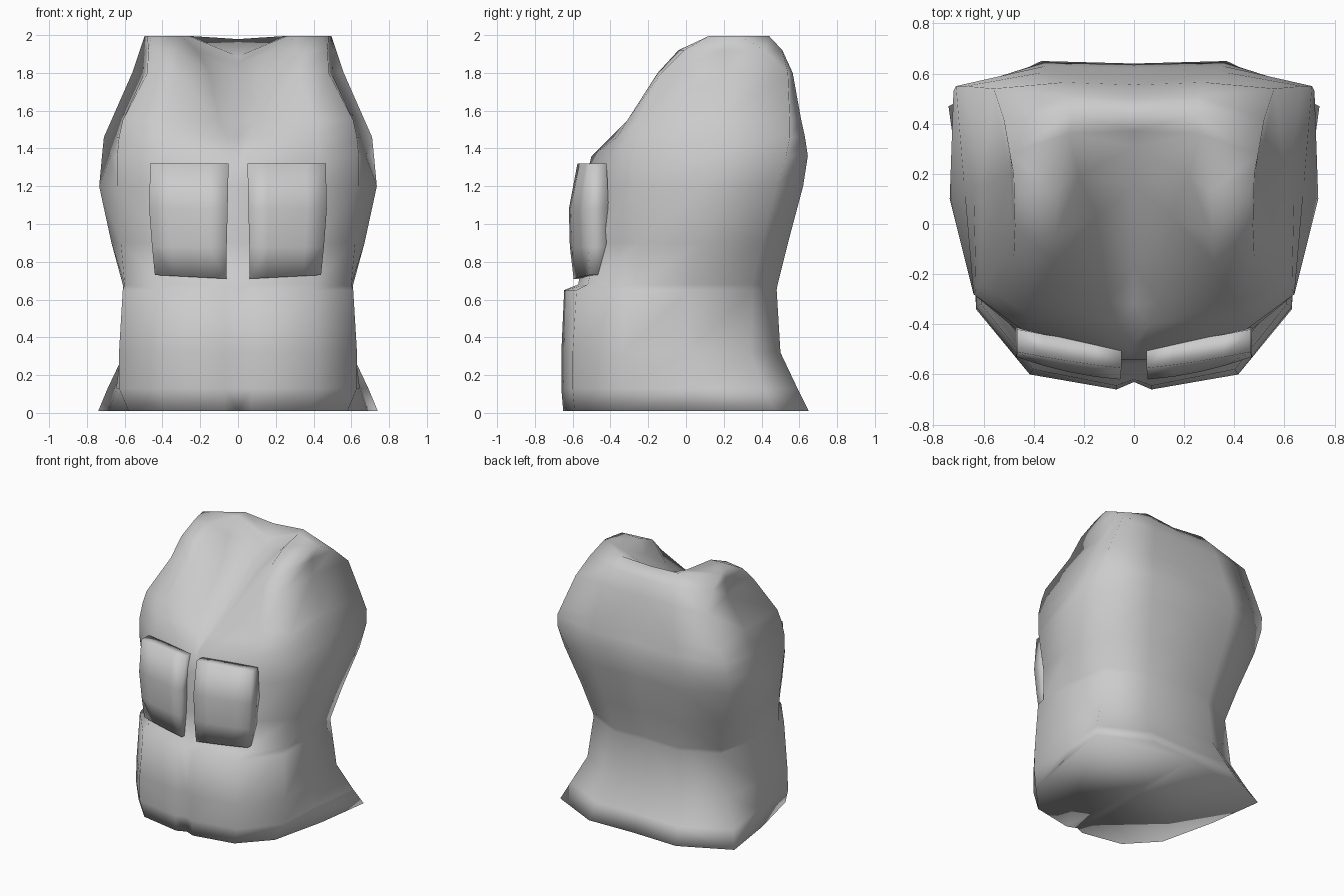
import bpy, bmesh

default = bpy.data.objects.get("Cube")
if default:
    bpy.data.objects.remove(default, do_unlink=True)

grey = bpy.data.materials.new("plain_grey")
grey.use_nodes = True
grey.diffuse_color = (0.6, 0.6, 0.6, 1)
grey.node_tree.nodes["Principled BSDF"].inputs["Base Color"].default_value = (0.6, 0.6, 0.6, 1)


def make_object(name, bm, merge):
    """Finish a half mesh: outward normals, smooth shading, mirror across x."""
    bmesh.ops.recalc_face_normals(bm, faces=bm.faces)
    me = bpy.data.meshes.new(name)
    bm.to_mesh(me)
    bm.free()
    me.materials.append(grey)
    me.shade_smooth()
    obj = bpy.data.objects.new(name, me)
    bpy.context.scene.collection.objects.link(obj)
    mod = obj.modifiers.new("mirror", 'MIRROR')
    mod.use_mirror_merge = merge
    mod.merge_threshold = 0.001


def loft(bm, rings, closed=False):
    rows = [[bm.verts.new(p) for p in ring] for ring in rings]
    for a, b in zip(rows, rows[1:]):
        n = len(a)
        for i in range(n if closed else n - 1):
            j = (i + 1) % n
            bm.faces.new((a[i], a[j], b[j], b[i]))
    return rows


# Vest body, half sections from hem to shoulder:
# z, centre y, seam x, seam y, front y, corner x, corner y, side x, back x, back y, spine y
sections = [
    (0.01, -0.62, 0.07, -0.65, -0.59, 0.58, -0.38, 0.68, 0.74, 0.47, 0.65),
    (0.13, -0.63, 0.07, -0.66, -0.60, 0.63, -0.34, 0.645, 0.69, 0.41, 0.59),
    (0.32, -0.63, 0.07, -0.66, -0.60, 0.63, -0.33, 0.62, 0.60, 0.34, 0.50),
    (0.65, -0.62, 0.07, -0.645, -0.58, 0.61, -0.32, 0.605, 0.54, 0.35, 0.48),
    (0.68, -0.56, 0.07, -0.57, -0.52, 0.60, -0.27, 0.61, 0.55, 0.35, 0.485),
    (0.90, -0.54, 0.07, -0.54, -0.47, 0.62, -0.25, 0.67, 0.61, 0.40, 0.54),
    (1.20, -0.54, 0.07, -0.54, -0.44, 0.64, -0.28, 0.735, 0.70, 0.48, 0.62),
    (1.36, -0.49, 0.02, -0.50, -0.41, 0.64, -0.28, 0.675, 0.72, 0.53, 0.645),
    (1.46, -0.32, 0.06, -0.40, -0.365, 0.63, -0.26, 0.64, 0.71, 0.55, 0.63),
    (1.55, -0.17, 0.10, -0.31, -0.31, 0.61, -0.24, 0.61, 0.67, 0.55, 0.61),
    (1.80, 0.15, 0.15, 0.03, -0.15, 0.48, -0.13, 0.495, 0.56, 0.54, 0.565),
    (1.92, 0.31, 0.22, 0.19, -0.04, 0.475, -0.01, 0.485, 0.52, 0.42, 0.51),
    (1.995, 0.37, 0.26, 0.36, 0.13, 0.46, 0.12, 0.48, 0.495, 0.28, 0.44),
]
rings = []
for z, yc, x1, y1, ym, xe, ye, xs, xb, yb, yk in sections:
    dip = max(0, (z - 1.78) * 0.5)         # neckline sinks between the shoulders
    rings.append([
        (0, yc, z - dip), (x1, y1, z), (0.66 * xe, ym, z), (xe, ye, z),
        (xs, (ye + yb) / 2, z), (xb, yb, z), (xb * 0.5, yk, z),
        (0, yk - 0.01, z - dip * 0.15)])
bm = bmesh.new()
rows = loft(bm, rings)
bm.faces.new(rows[0])                       # underside
c, seam, mid, edge, side, back, back_mid, spine = rows[-1]
bm.faces.new((c, seam, back_mid, spine))    # nape and shoulder top
bm.faces.new((seam, mid, back, back_mid))
bm.faces.new((mid, edge, side, back))
make_object("vest_body", bm, True)

# Bulging chest pockets: z, inner x, outer x, inner front y, outer front y, depth
pocket = [
    (0.71, 0.06, 0.44, -0.595, -0.51, 0.10),
    (0.88, 0.06, 0.455, -0.615, -0.52, 0.11),
    (1.08, 0.055, 0.47, -0.62, -0.53, 0.12),
    (1.32, 0.05, 0.465, -0.575, -0.51, 0.09),
]
rings = []
for k, (z, xi, xo, yi, yo, d) in enumerate(pocket):
    bulge = 0.015 if k in (1, 2) else 0.005
    front = []
    for t in (0, 0.25, 0.5, 0.75, 1):
        front.append((xi + (xo - xi) * t,
                      yi + (yo - yi) * t - bulge * 4 * t * (1 - t),
                      z + (0.02 * t if k == 0 else 0)))
    rings.append(front + [(x, y + d, zz) for x, y, zz in reversed(front)])
bm = bmesh.new()
rows = loft(bm, rings, closed=True)
for row in (rows[0], rows[-1]):
    for i in range(4):
        bm.faces.new((row[i], row[i + 1], row[8 - i], row[9 - i]))
make_object("chest_pockets", bm, False)
